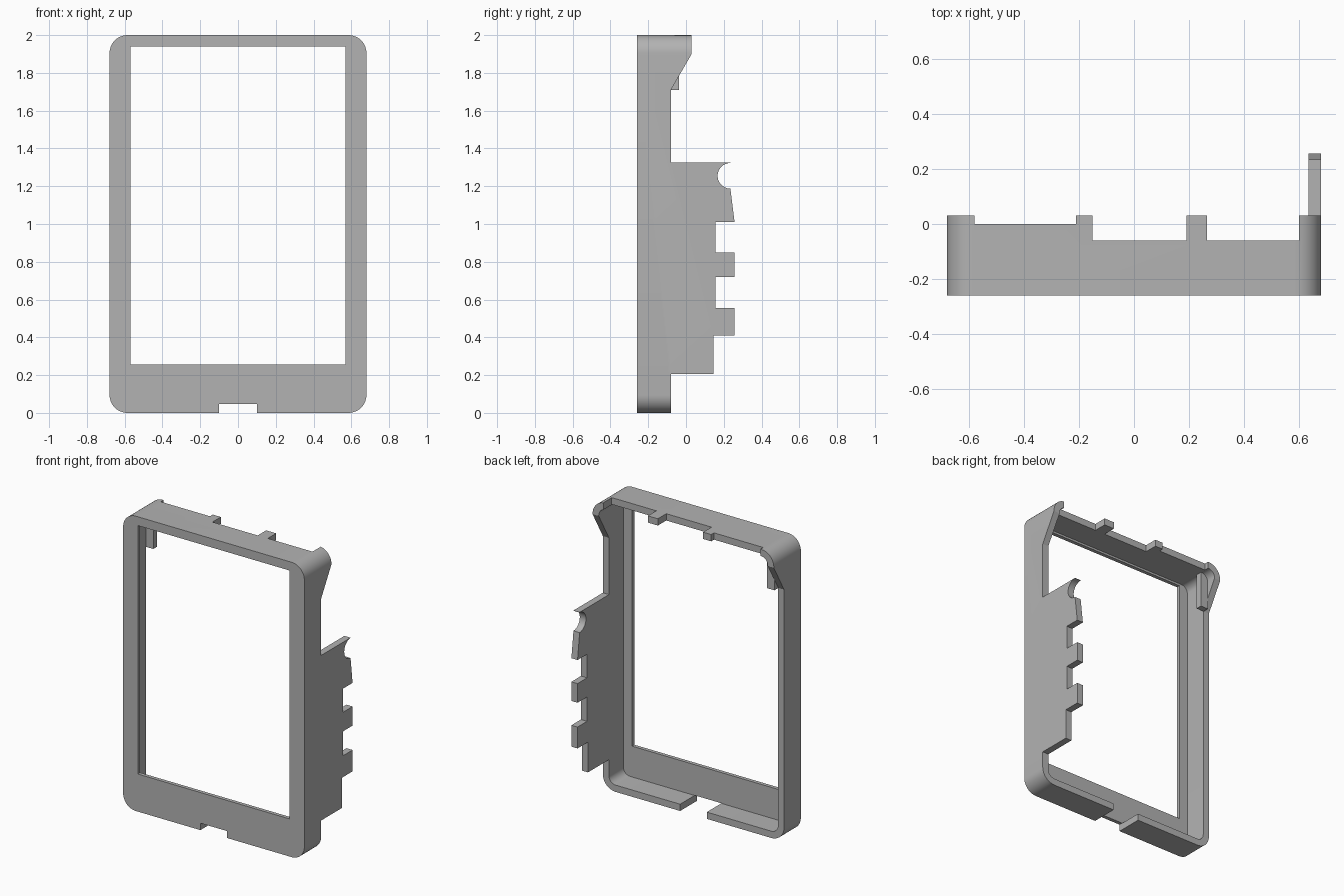
import bpy, bmesh
from math import sin, cos, pi
from mathutils import Vector

cube = bpy.data.objects.get("Cube")
if cube:
    bpy.data.objects.remove(cube, do_unlink=True)

grey = bpy.data.materials.new("plain_grey")
grey.use_nodes = True
grey.diffuse_color = (0.45, 0.45, 0.45, 1)
grey.node_tree.nodes["Principled BSDF"].inputs["Base Color"].default_value = grey.diffuse_color


def prism(name, outline, axis, lo, hi):
    """Extrude a 2D outline, (x, z) along y or (y, z) along x."""
    def place(p, t):
        return (p[0], t, p[1]) if axis == "y" else (t, p[0], p[1])
    bm = bmesh.new()
    face = bm.faces.new([bm.verts.new(place(p, lo)) for p in outline])
    out = bmesh.ops.extrude_face_region(bm, geom=[face])
    shift = Vector(place((0, 0), hi - lo))
    bmesh.ops.translate(bm, vec=shift, verts=[v for v in out["geom"] if isinstance(v, bmesh.types.BMVert)])
    bmesh.ops.recalc_face_normals(bm, faces=bm.faces)
    mesh = bpy.data.meshes.new(name)
    bm.to_mesh(mesh)
    bm.free()
    mesh.materials.append(grey)
    ob = bpy.data.objects.new(name, mesh)
    bpy.context.collection.objects.link(ob)
    return ob


def box(name, x0, x1, y0, y1, z0, z1):
    return prism(name, [(x0, z0), (x1, z0), (x1, z1), (x0, z1)], "y", y0, y1)


def arc(cx, cz, r, start, end, steps):
    return [(cx + r * cos(start + (end - start) * i / steps),
             cz + r * sin(start + (end - start) * i / steps)) for i in range(steps + 1)]


def rounded(half, z0, z1, r):
    pts = []
    corners = [(half - r, z1 - r), (r - half, z1 - r), (r - half, z0 + r), (half - r, z0 + r)]
    for k, (cx, cz) in enumerate(corners):
        pts += arc(cx, cz, r, k * pi / 2, (k + 1) * pi / 2, 10)
    return pts


def cut(target, cutter):
    cutter.hide_render = True
    mod = target.modifiers.new("cut", "BOOLEAN")
    mod.operation, mod.solver, mod.object = "DIFFERENCE", "EXACT", cutter
    bpy.context.view_layer.objects.active = target
    bpy.ops.object.modifier_apply(modifier=mod.name)
    bpy.data.objects.remove(cutter, do_unlink=True)


front, rim, lip, wall = -0.26, -0.08, 0.03, 0.046

# Bezel shell: rounded block, hollowed from behind, with a screen opening
shell = prism("bezel_shell", rounded(0.68, 0, 2, 0.095), "y", front, 0.3)
cut(shell, prism("cavity", rounded(0.68 - wall, wall, 2 - wall, 0.05), "y", front + 0.025, 0.5))
cut(shell, box("opening", -0.57, 0.57, -0.5, 0.5, 0.255, 1.94))

# Rear edge: shallow walls sloping out to a deeper top
slope = [(rim, 1.71), (lip, 1.9), (lip, 2.2), (0.5, 2.2), (0.5, -0.2), (rim, -0.2)]
cut(shell, prism("rear_trim", slope, "x", -0.9, 0.61))

# Left wall keeps a toothed flap with a round bite near its top
flap = [(rim, 0.205), (0.145, 0.205), (0.145, 0.41), (0.257, 0.41), (0.257, 0.555),
        (0.155, 0.555), (0.155, 0.72), (0.257, 0.72), (0.257, 0.85), (0.155, 0.85),
        (0.155, 1.01), (0.257, 1.01)]
flap += arc(0.235, 1.255, 0.068, 1.5 * pi, 0.5 * pi, 14) + [(0.235, 1.325), (rim, 1.325)]
cut(shell, prism("flap_trim", flap + slope, "x", 0.59, 0.9))

# Recesses along the top wall leave two tabs and the corners
for x0, x1, y in [(-0.58, -0.21, 0.0), (-0.15, 0.19, -0.06), (0.265, 0.6, -0.06)]:
    cut(shell, box("top_recess", x0, x1, y, 0.4, 1.9, 2.1))

# Cable notch in the bottom edge
cut(shell, box("bottom_notch", -0.1, 0.1, -0.5, 0.5, -0.1, 0.047))

# Latch block inside the upper right corner
latch = box("corner_latch", -0.637, -0.58, rim, -0.038, 1.71, 1.957)

bpy.ops.object.select_all(action="DESELECT")
for ob in (shell, latch):
    ob.select_set(True)
bpy.context.view_layer.objects.active = shell
bpy.ops.object.shade_smooth_by_angle(angle=0.5)
